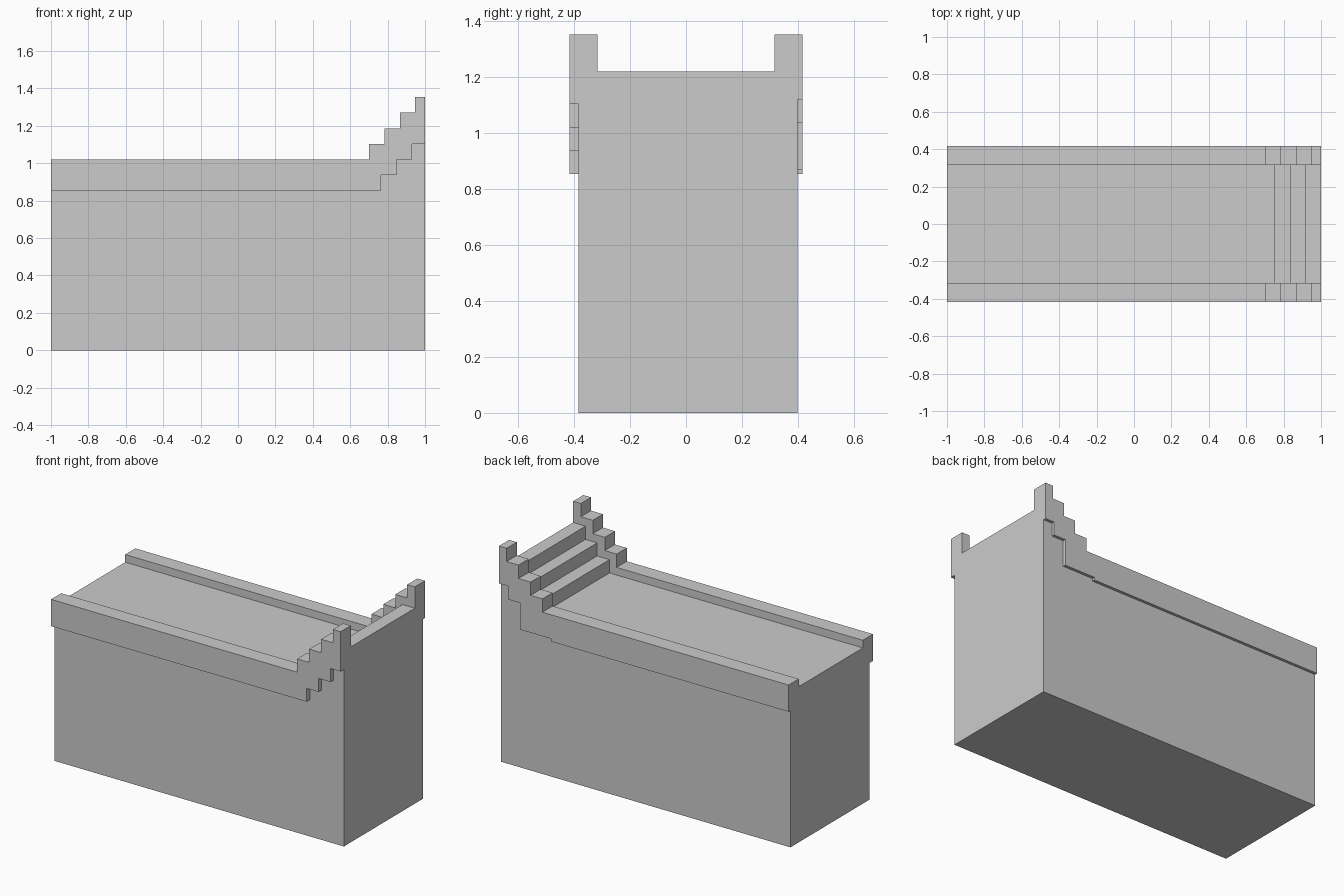
import bpy, bmesh

if "Cube" in bpy.data.objects:
    bpy.data.objects.remove(bpy.data.objects["Cube"])


def stairs(x, z, treads):
    """Stepped line rising to the right: start point, then (riser x, new z) pairs."""
    pts = [(x, z)]
    for rx, rz in treads:
        pts += [(rx, z), (rx, rz)]
        z = rz
    return pts + [(1.0, z)]


def extrude_profile(name, profile, y0, y1):
    """Solid made from an x-z outline swept from y0 to y1."""
    bm = bmesh.new()
    face = bm.faces.new([bm.verts.new((x, y0, z)) for x, z in profile])
    swept = bmesh.ops.extrude_face_region(bm, geom=[face])["geom"]
    verts = [v for v in swept if isinstance(v, bmesh.types.BMVert)]
    bmesh.ops.translate(bm, verts=verts, vec=(0, y1 - y0, 0))
    bmesh.ops.recalc_face_normals(bm, faces=bm.faces)
    mesh = bpy.data.meshes.new(name)
    bm.to_mesh(mesh)
    bm.free()
    obj = bpy.data.objects.new(name, mesh)
    bpy.context.collection.objects.link(obj)
    return obj


# Main block: flat walkway with three steps at the right end
walk = stairs(-1.0, 0.972, [(0.75, 1.055), (0.835, 1.137), (0.915, 1.22)])
extrude_profile("wall_body", [(1.0, 0.0), (-1.0, 0.0)] + walk, -0.384, 0.398)

# Parapets: shared stepped top, slightly different stepped undersides
top = stairs(-1.0, 1.02, [(0.70, 1.103), (0.782, 1.186), (0.865, 1.27), (0.947, 1.353)])
front_under = stairs(-1.0, 0.853, [(0.765, 0.936), (0.847, 1.02), (0.93, 1.104)])
back_under = stairs(-1.0, 0.853, [(0.64, 0.87), (0.855, 1.036), (0.938, 1.12)])

extrude_profile("front_parapet", top + front_under[::-1], -0.416, -0.316)
extrude_profile("back_parapet", top + back_under[::-1], 0.316, 0.416)
